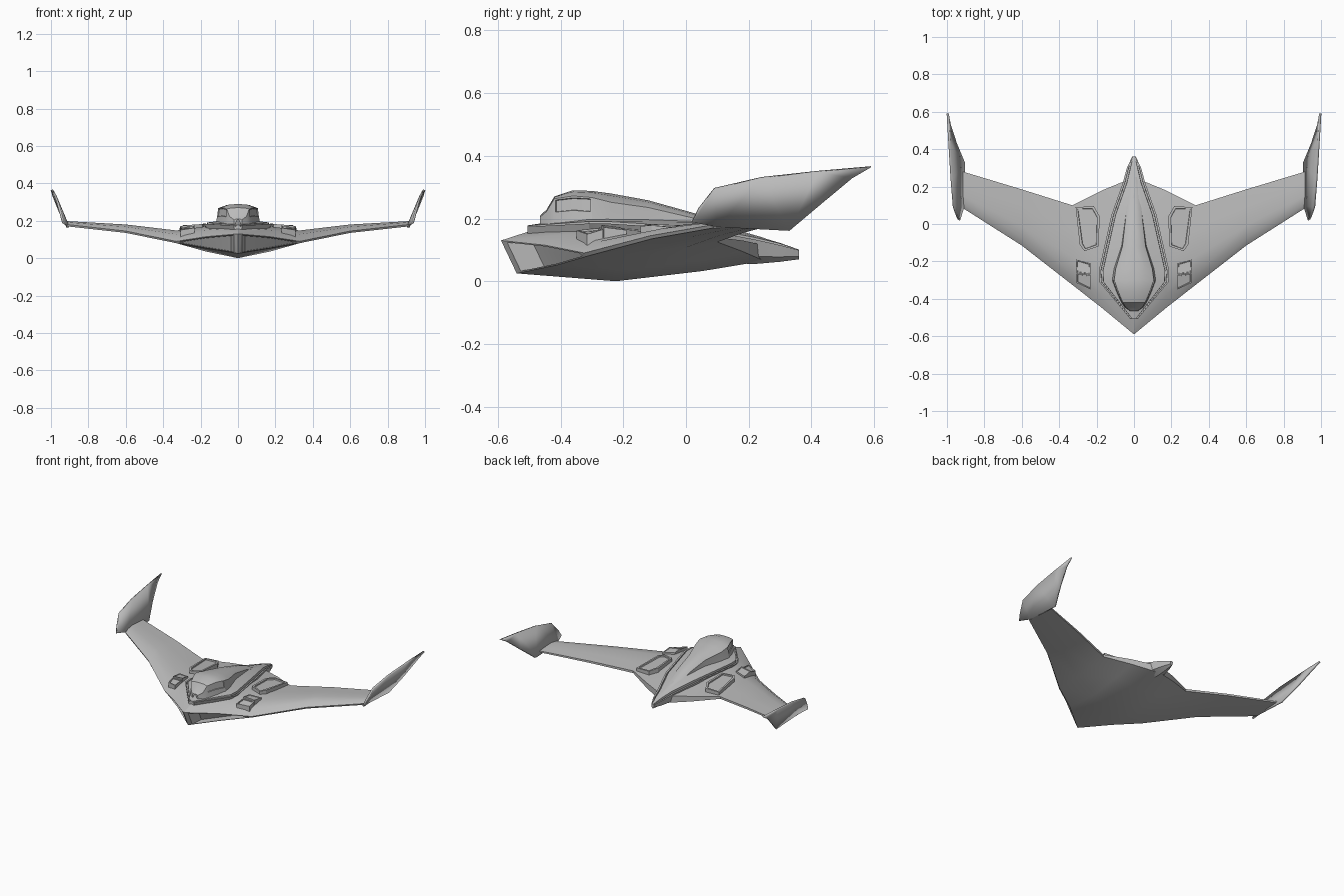
import bpy, bmesh, math
from mathutils import Vector

cube = bpy.data.objects.get("Cube")
if cube:
    bpy.data.objects.remove(cube, do_unlink=True)

grey = bpy.data.materials.new("hull grey")
grey.use_nodes = True
grey.diffuse_color = (0.5, 0.5, 0.5, 1)
grey.node_tree.nodes["Principled BSDF"].inputs["Base Color"].default_value = (0.5, 0.5, 0.5, 1)


def mix(a, b, t):
    return a + (b - a) * t


def finish(name, bm, thickness=0):
    """Mirror the +x half, then make a smooth-shaded object with sharp creases."""
    bmesh.ops.recalc_face_normals(bm, faces=bm.faces[:])
    geom = bm.verts[:] + bm.edges[:] + bm.faces[:]
    bmesh.ops.mirror(bm, geom=geom, axis='X', merge_dist=0.0001)
    bmesh.ops.recalc_face_normals(bm, faces=bm.faces[:])
    mesh = bpy.data.meshes.new(name)
    bm.to_mesh(mesh)
    bm.free()
    mesh.materials.append(grey)
    obj = bpy.data.objects.new(name, mesh)
    bpy.context.collection.objects.link(obj)
    if thickness:
        mod = obj.modifiers.new("thickness", 'SOLIDIFY')
        mod.thickness = thickness
        mod.offset = 0
    bpy.ops.object.select_all(action='DESELECT')
    obj.select_set(True)
    bpy.context.view_layer.objects.active = obj
    bpy.ops.object.shade_smooth_by_angle(angle=math.radians(28))
    return obj


def loft(bm, rings, closed=False):
    """Join rows of points with quads; return vertex rows and face rows."""
    rows = [[bm.verts.new(p) for p in ring] for ring in rings]
    n = len(rows[0])
    bands = []
    for a, b in zip(rows, rows[1:]):
        band = []
        for i in range(n if closed else n - 1):
            j = (i + 1) % n
            band.append(bm.faces.new((a[i], a[j], b[j], b[i])))
        bands.append(band)
    return rows, bands


# Flying-wing hull: sections from the centre out to the wing tip
def wing_section(x, yl, zl, ylow, zlow, yt, zt, ztlow, top, bottom):
    return [
        (x, yl, zl),
        (x, mix(yl, yt, 0.12), mix(zl, top, 0.65)),
        (x, mix(yl, yt, 0.35), top),
        (x, mix(yl, yt, 0.7), mix(top, zt, 0.45)),
        (x, yt, zt),
        (x, yt, ztlow),
        (x, mix(ylow, yt, 0.75), mix(bottom, ztlow, 0.5)),
        (x, mix(ylow, yt, 0.4), bottom),
        (x, ylow, zlow),
    ]


stations = [
    (0, -0.59, 0.13, -0.54, 0.025, 0.25, 0.115, 0.065, 0.18, 0.0),
    (0.17, -0.45, 0.115, -0.41, 0.052, 0.18, 0.13, 0.095, 0.17, 0.035),
    (0.33, -0.325, 0.09, -0.315, 0.08, 0.10, 0.14, 0.125, 0.148, 0.088),
    (0.60, -0.115, 0.145, -0.11, 0.135, 0.185, 0.168, 0.155, 0.18, 0.14),
    (0.915, 0.085, 0.18, 0.088, 0.17, 0.28, 0.19, 0.18, 0.198, 0.172),
]
bm = bmesh.new()
rows, bands = loft(bm, [wing_section(*s) for s in stations], closed=True)
bm.faces.new(rows[-1])
# Nose intake: replace the front faces by a frame with a deep recess
bmesh.ops.delete(bm, geom=[bands[0][-1], bands[1][-1]], context='FACES_ONLY')
rim = [rows[0][0], rows[1][0], rows[2][0], rows[2][-1], rows[1][-1], rows[0][-1]]
centre = sum((v.co for v in rim), Vector()) / len(rim)
inner = [bm.verts.new(v.co.lerp(centre, 0.13)) for v in rim]
back = [bm.verts.new(v.co.lerp(centre, 0.1) + Vector((0, 0.07, 0))) for v in inner]
for outer_ring, inner_ring in ((rim, inner), (inner, back)):
    for i in range(len(rim)):
        j = (i + 1) % len(rim)
        # the outer edge on the centre line is filled too, as the nose divider
        bm.faces.new((outer_ring[i], outer_ring[j], inner_ring[j], inner_ring[i]))
for quad in ((0, 1, 4, 5), (1, 2, 3, 4)):
    bm.faces.new([back[i] for i in quad])
finish("wing_hull", bm)


# Raised centre deck with a groove around its rim, running back to the tail
def deck_section(y, w, edge, top, low):
    g = min(0.011, w * 0.25)
    return [(0, y, low), (w * 0.8, y, mix(low, edge, 0.3)), (w, y, edge),
            (w - g, y, edge), (w - g * 1.1, y, edge - g), (w - g * 1.9, y, edge - g),
            (w - g * 2, y, edge + g * 0.6), (w * 0.45, y, mix(edge, top, 0.7)), (0, y, top)]


deck = [
    (-0.505, 0.022, 0.174, 0.178, 0.12),
    (-0.31, 0.185, 0.184, 0.208, 0.12),
    (-0.25, 0.188, 0.184, 0.208, 0.11),
    (0.05, 0.12, 0.165, 0.198, 0.06),
    (0.22, 0.06, 0.133, 0.146, 0.055),
    (0.30, 0.038, 0.115, 0.122, 0.062),
    (0.36, 0.01, 0.099, 0.101, 0.07),
]
bm = bmesh.new()
rows, bands = loft(bm, [deck_section(*s) for s in deck])
bm.faces.new(rows[0])
bm.faces.new(rows[-1])
finish("centre_deck", bm)


# Canopy and spine, with sunken side windows
def canopy_section(y, w, base, side, top):
    return [(w * 1.12, y, base), (w * 1.06, y, mix(base, side, 0.4)), (w, y, side),
            (w * 0.6, y, mix(side, top, 0.75)), (0, y, top)]


canopy = [
    (-0.465, 0.02, 0.17, 0.205, 0.21),
    (-0.445, 0.045, 0.18, 0.222, 0.228),
    (-0.42, 0.06, 0.185, 0.263, 0.27),
    (-0.36, 0.085, 0.185, 0.272, 0.29),
    (-0.30, 0.106, 0.185, 0.267, 0.288),
    (-0.24, 0.098, 0.185, 0.252, 0.28),
    (-0.12, 0.062, 0.18, 0.235, 0.258),
    (0.03, 0.045, 0.16, 0.2, 0.216),
    (0.14, 0.035, 0.13, 0.16, 0.17),
    (0.25, 0.025, 0.1, 0.128, 0.138),
]
bm = bmesh.new()
rows, bands = loft(bm, [canopy_section(*s) for s in canopy])
bm.faces.new(rows[0])
bm.faces.new(rows[-1])
bmesh.ops.recalc_face_normals(bm, faces=bm.faces[:])
bmesh.ops.inset_region(bm, faces=[bands[2][1], bands[3][1]], thickness=0.006, depth=0)
bmesh.ops.inset_region(bm, faces=[bands[2][1], bands[3][1]], thickness=0.002, depth=-0.005)
finish("canopy_spine", bm)


# Deck pods: prisms sunk into the wing, with a recessed top
def pod(name, top, base, border, depth):
    bm = bmesh.new()
    lid = [bm.verts.new(p) for p in top]
    foot = [bm.verts.new((p[0], p[1], base)) for p in top]
    cap = bm.faces.new(lid)
    for i in range(len(top)):
        j = (i + 1) % len(top)
        bm.faces.new((lid[i], lid[j], foot[j], foot[i]))
    bm.faces.new(foot)
    bmesh.ops.recalc_face_normals(bm, faces=bm.faces[:])
    bmesh.ops.inset_region(bm, faces=[cap], thickness=border, depth=0)
    bmesh.ops.inset_region(bm, faces=[cap], thickness=0.002, depth=depth)
    finish(name, bm)


pod("rear_pods", [(0.19, -0.12, 0.183), (0.265, -0.145, 0.176), (0.29, -0.11, 0.178),
                  (0.312, 0.09, 0.162), (0.215, 0.095, 0.166), (0.183, 0.04, 0.176)],
    0.13, 0.014, -0.008)
pod("front_hoods", [(0.232, -0.27, 0.18), (0.308, -0.262, 0.172),
                    (0.31, -0.19, 0.163), (0.232, -0.21, 0.172)], 0.13, 0.008, -0.003)
pod("front_ramps", [(0.232, -0.35, 0.162), (0.308, -0.315, 0.15),
                    (0.308, -0.265, 0.165), (0.232, -0.273, 0.171)], 0.11, 0.008, -0.006)

# Swept, outward-leaning winglets
lower = [(0.935, 0.02, 0.19), (0.91, 0.10, 0.175), (0.91, 0.33, 0.163),
         (0.952, 0.43, 0.247), (0.985, 0.53, 0.33)]
upper = [(0.945, 0.04, 0.23), (0.963, 0.09, 0.295), (0.975, 0.24, 0.33),
         (0.986, 0.42, 0.35), (0.996, 0.59, 0.365)]
bm = bmesh.new()
loft(bm, [lower, upper])
finish("winglets", bm, thickness=0.012)
